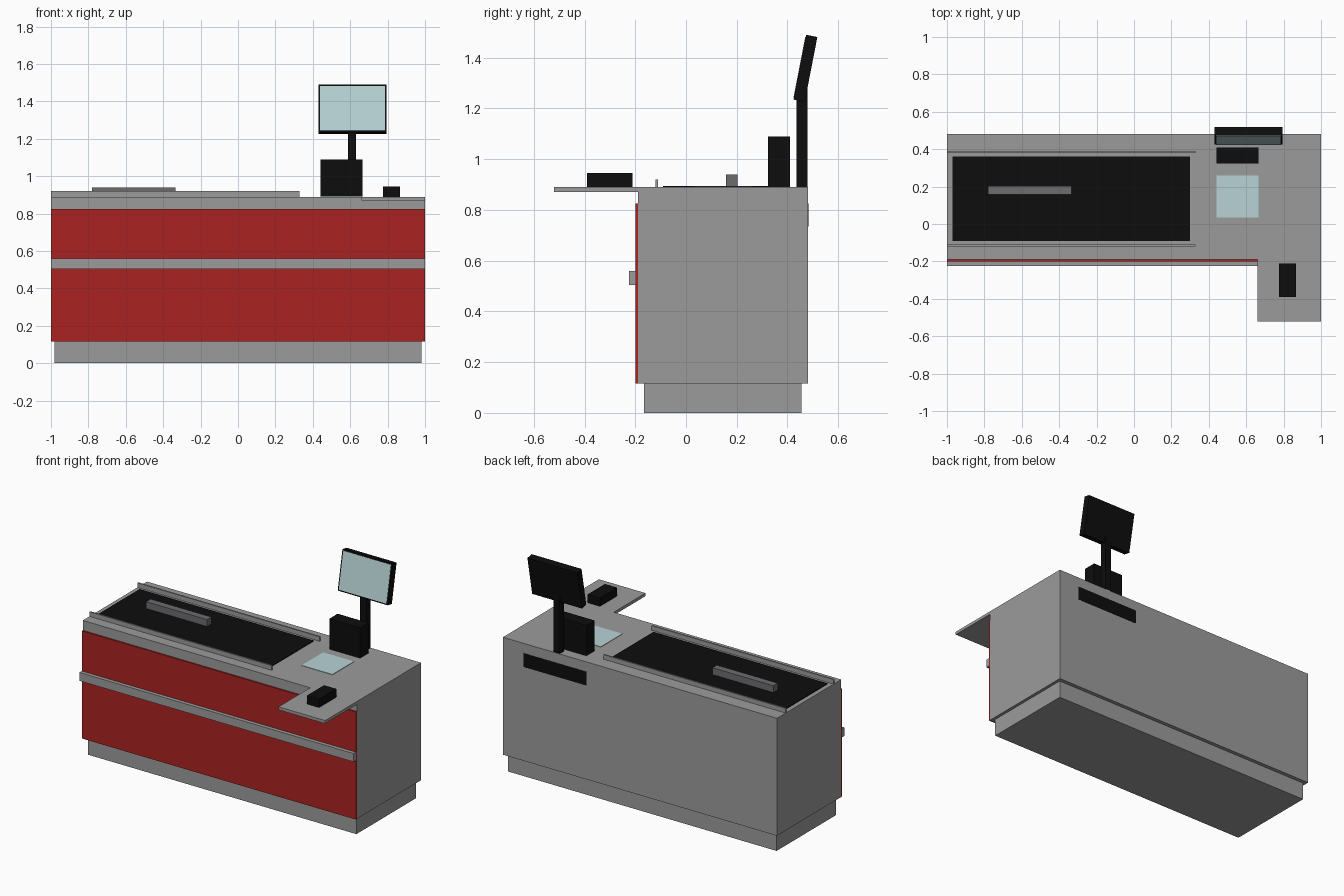
import bpy
import bmesh
import math
from mathutils import Matrix, Vector

cube = bpy.data.objects.get("Cube")
if cube:
    bpy.data.objects.remove(cube, do_unlink=True)


def material(name, rgb):
    mat = bpy.data.materials.new(name)
    mat.use_nodes = True
    mat.diffuse_color = (*rgb, 1)
    mat.node_tree.nodes["Principled BSDF"].inputs["Base Color"].default_value = (*rgb, 1)
    return mat


grey = material("light grey", (0.33, 0.33, 0.33))
dark_grey = material("dark grey", (0.15, 0.15, 0.16))
red = material("red", (0.41, 0.016, 0.016))
black = material("black", (0.004, 0.004, 0.004))
glass = material("pale blue glass", (0.48, 0.65, 0.67))


def finish(name, bm, mat):
    bmesh.ops.recalc_face_normals(bm, faces=bm.faces)
    mesh = bpy.data.meshes.new(name)
    bm.to_mesh(mesh)
    bm.free()
    mesh.materials.append(mat)
    obj = bpy.data.objects.new(name, mesh)
    bpy.context.collection.objects.link(obj)
    return obj


def box(name, mat, x, y, z):
    """Box spanning the given (min, max) ranges."""
    bm = bmesh.new()
    size = [b - a for a, b in (x, y, z)]
    mid = Vector([(a + b) / 2 for a, b in (x, y, z)])
    bmesh.ops.create_cube(bm, size=1, matrix=Matrix.Translation(mid) @ Matrix.Diagonal((*size, 1)))
    return finish(name, bm, mat)


def slab(name, mat, outline, bottom, top):
    """Flat outline extruded upwards."""
    bm = bmesh.new()
    face = bm.faces.new([bm.verts.new((x, y, bottom)) for x, y in outline])
    moved = bmesh.ops.extrude_face_region(bm, geom=[face])["geom"]
    verts = [v for v in moved if isinstance(v, bmesh.types.BMVert)]
    bmesh.ops.translate(bm, verts=verts, vec=(0, 0, top - bottom))
    return finish(name, bm, mat)


# Cabinet
front, back, desk = -0.19, 0.48, 0.89
box("plinth", grey, (-0.98, 0.98), (-0.165, 0.455), (0, 0.115))
box("cabinet", grey, (-0.98, 0.98), (front, back), (0.115, 0.87))
for side, s in (("left", 1), ("right", -1)):
    xs = sorted((s * 0.98, s))
    box(side + "_side_panel", grey, xs, (front, back), (0.115, 0.87 if s > 0 else desk))
box("front_panel", red, (-1, 1), (-0.2, front), (0.115, 0.825))
box("bumper_strip", grey, (-1, 1), (-0.225, -0.2), (0.505, 0.56))
box("back_cover_plate", black, (0.39, 0.85), (back, back + 0.002), (0.735, 0.825))

# Worktop with the customer shelf
slab("worktop", grey, [(0.33, back), (0.33, front), (0.66, front), (0.66, -0.52),
                       (1, -0.52), (1, back)], 0.87, desk)

# Conveyor
box("conveyor_bed", grey, (-0.98, 0.33), (front, back), (0.87, desk))
box("conveyor_belt", black, (-0.97, 0.3), (-0.09, 0.36), (desk, 0.895))
for name, y in (("front_rail", -0.12), ("back_rail", 0.38)):
    box(name, grey, (-1, 0.33), (y, y + 0.01), (desk, 0.92))
box("divider_bar", dark_grey, (-0.78, -0.335), (0.157, 0.203), (0.895, 0.94))

# Till equipment
box("scanner_glass", glass, (0.44, 0.665), (0.035, 0.26), (desk, 0.893))
box("receipt_printer", black, (0.44, 0.665), (0.323, 0.41), (desk, 1.09))
box("card_terminal", black, (0.775, 0.865), (-0.39, -0.21), (desk, 0.945))
box("monitor_pole", black, (0.587, 0.632), (0.435, 0.478), (desk, 1.28))

# Tilted monitor, pivoting on its lower front edge
tilt = Matrix.Rotation(math.radians(-11), 4, "X")
housing = box("monitor_housing", black, (-0.182, 0.182), (0, 0.045), (0, 0.26))
screen = box("monitor_screen", glass, (-0.174, 0.174), (-0.002, 0.001), (0.008, 0.252))
for part in (housing, screen):
    part.matrix_world = Matrix.Translation((0.613, 0.424, 1.235)) @ tilt
